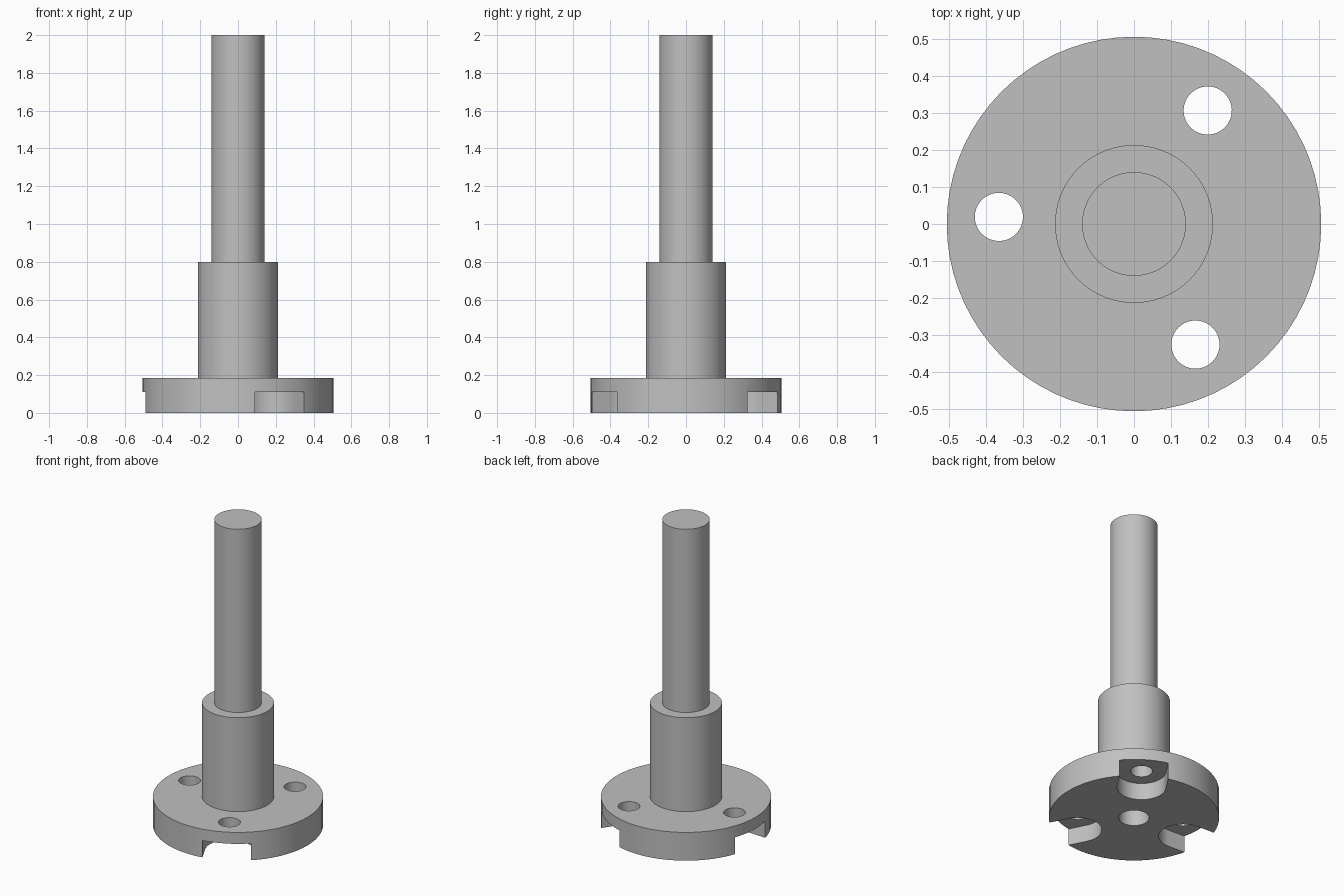
import bpy, math
from mathutils import Matrix, Vector

cube = bpy.data.objects.get("Cube")
if cube:
    bpy.data.objects.remove(cube, do_unlink=True)

FLANGE_TOP, SLOT_TOP = 0.185, 0.11
BOLT_CIRCLE, SLOT_HALF = 0.365, 0.145

grey = bpy.data.materials.new("machined grey")
grey.use_nodes = True
colour = (0.53, 0.53, 0.53, 1)
grey.diffuse_color = colour
grey.node_tree.nodes["Principled BSDF"].inputs["Base Color"].default_value = colour


def lathe(name, profile, segments=72):
    """Closed solid turned around z from (radius, height) points."""
    verts, rings, faces = [], [], []
    for r, z in profile:
        start = len(verts)
        if r == 0:
            verts.append((0, 0, z))
            rings.append([start] * segments)
        else:
            for i in range(segments):
                a = math.tau * i / segments
                verts.append((r * math.cos(a), r * math.sin(a), z))
            rings.append(list(range(start, start + segments)))
    # caps stay single flat polygons
    for low, high in zip(rings, rings[1:]):
        if low[0] == low[1]:
            faces.append(high[::-1])
        elif high[0] == high[1]:
            faces.append(low)
        else:
            for i in range(segments):
                j = (i + 1) % segments
                faces.append((low[i], low[j], high[j], high[i]))
    return make_object(name, verts, faces)


def prism(name, outline, bottom, top):
    """Straight extrusion of a counter-clockwise outline."""
    n = len(outline)
    verts = [(x, y, z) for z in (bottom, top) for x, y in outline]
    faces = [tuple(range(n))[::-1], tuple(range(n, 2 * n))]
    faces += [(i, (i + 1) % n, n + (i + 1) % n, n + i) for i in range(n)]
    return make_object(name, verts, faces)


def make_object(name, verts, faces):
    mesh = bpy.data.meshes.new(name)
    mesh.from_pydata(verts, [], faces)
    used = {v for f in mesh.polygons for v in f.vertices}
    if len(used) < len(verts):
        # drop the centre points of the caps
        order = sorted(used)
        remap = {old: new for new, old in enumerate(order)}
        mesh.clear_geometry()
        mesh.from_pydata([verts[i] for i in order], [], [[remap[i] for i in f] for f in faces])
    mesh.materials.append(grey)
    obj = bpy.data.objects.new(name, mesh)
    bpy.context.collection.objects.link(obj)
    return obj


def arc(cx, radius, start, end, steps):
    angles = [start + (end - start) * i / steps for i in range(steps + 1)]
    return [(cx + radius * math.cos(a), radius * math.sin(a)) for a in angles]


# Flange, collar and shaft turned as one solid
body = lathe("flanged_shaft", [
    (0, 0), (0.505, 0), (0.505, FLANGE_TOP), (0.213, FLANGE_TOP),
    (0.213, 0.8), (0.14, 0.8), (0.14, 2), (0, 2)])

# Blind centre bore, then three bolt holes with open-ended slots underneath
cutters = [prism("centre_bore_cutter", arc(0, 0.09, 0, math.tau, 48)[:-1], -0.1, 0.5)]
for angle in (57, 177, 297):
    turn = Matrix.Rotation(math.radians(angle), 4, "Z")
    hole = prism("bolt_hole_cutter", arc(BOLT_CIRCLE, 0.065, 0, math.tau, 40)[:-1], -0.1, 0.3)
    slot_outline = arc(BOLT_CIRCLE, SLOT_HALF, math.pi / 2, 1.5 * math.pi, 24)
    slot_outline += [(0.7, -SLOT_HALF), (0.7, SLOT_HALF)]
    slot = prism("slot_cutter", slot_outline, -0.15, SLOT_TOP)
    for cutter in (hole, slot):
        cutter.data.transform(turn)
        cutters.append(cutter)

bpy.context.view_layer.objects.active = body
for cutter in cutters:
    mod = body.modifiers.new("cut", "BOOLEAN")
    mod.operation = "DIFFERENCE"
    mod.solver = "EXACT"
    mod.object = cutter
    bpy.ops.object.modifier_apply(modifier=mod.name)
    bpy.data.objects.remove(cutter, do_unlink=True)

# Smooth round walls, crisp machined edges
bpy.ops.object.select_all(action="DESELECT")
body.select_set(True)
bpy.ops.object.shade_smooth_by_angle(angle=math.radians(30))
